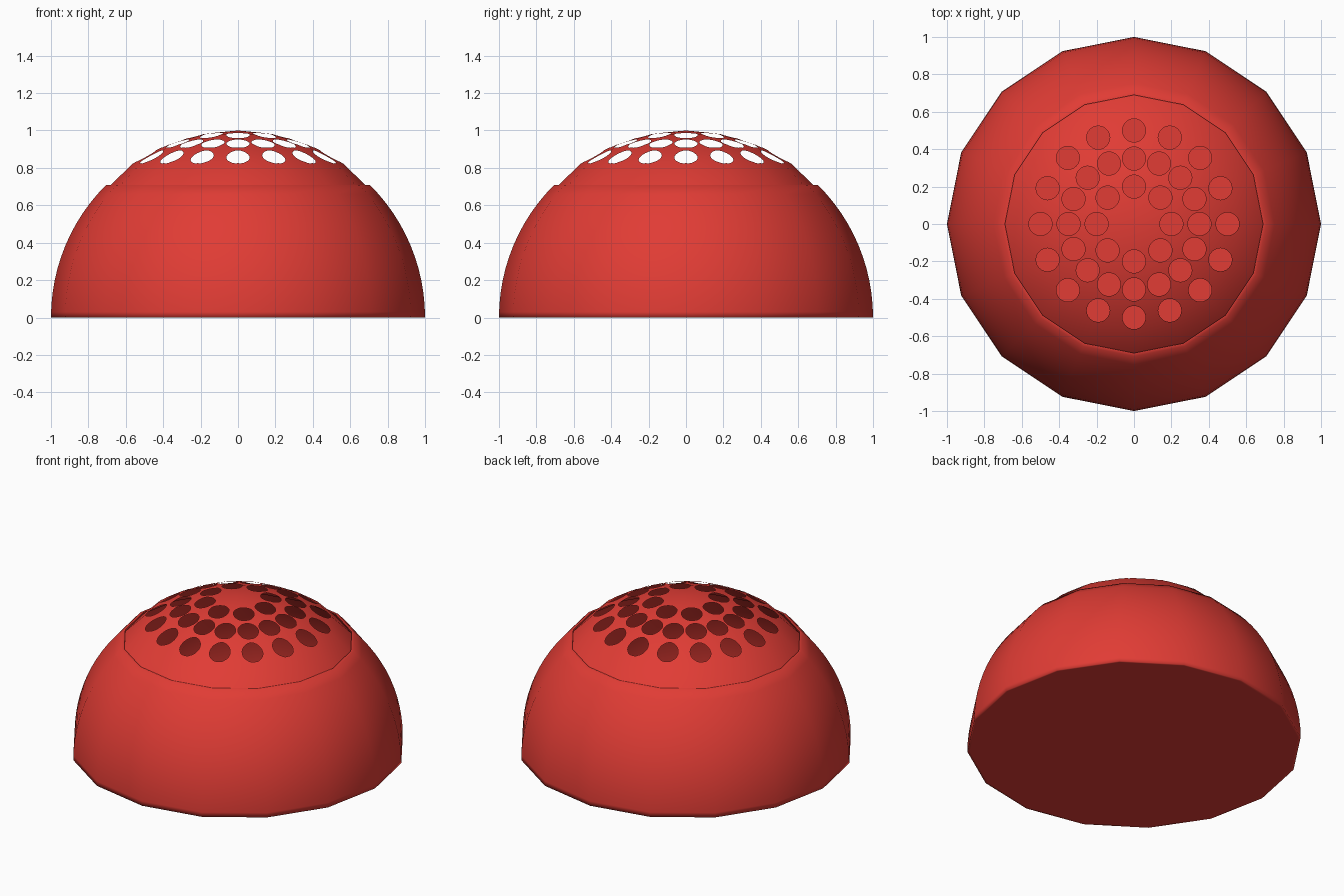
import bpy, bmesh, math
from mathutils import Vector
from mathutils.geometry import delaunay_2d_cdt

if "Cube" in bpy.data.objects:
    bpy.data.objects.remove(bpy.data.objects["Cube"])

SIDES = 16      # sides of the dome
HOLE_R = 0.062  # hole radius
HOLE_N = 24     # sides of each hole

red = bpy.data.materials.new("red")
red.diffuse_color = (0.75, 0.045, 0.035, 1)
red.use_nodes = True
red.node_tree.nodes["Principled BSDF"].inputs["Base Color"].default_value = red.diffuse_color


def ring(r, n, cx=0, cy=0):
    return [Vector((cx + r * math.cos(2 * math.pi * i / n),
                    cy + r * math.sin(2 * math.pi * i / n))) for i in range(n)]


def polygon_radius(x, y, n):
    """Corner radius of the regular n-gon passing through (x, y)."""
    step = 2 * math.pi / n
    d = math.atan2(y, x) % step - step / 2
    return math.hypot(x, y) * math.cos(d) / math.cos(step / 2)


def add_object(name, bm):
    me = bpy.data.meshes.new(name)
    for f in bm.faces:
        f.smooth = True
    bm.to_mesh(me)
    bm.free()
    me.materials.append(red)
    ob = bpy.data.objects.new(name, me)
    bpy.context.collection.objects.link(ob)
    return ob


# Body: lathed lower dome with a closed floor and a small rim turned inwards
arc = [math.radians(45 * i / 12) for i in range(1, 13)]
profile = [(0.985, 0), (1, 0), (0.999, 0.03)]
profile += [(math.cos(a), math.sin(a)) for a in arc]
profile += [(0.69, 0.708)]
bm = bmesh.new()
rows = [[bm.verts.new((p.x, p.y, z)) for p in ring(r, SIDES)] for r, z in profile]
for lo, hi in zip(rows, rows[1:]):
    for i in range(SIDES):
        j = (i + 1) % SIDES
        bm.faces.new((lo[i], lo[j], hi[j], hi[i]))
bm.faces.new(rows[0][::-1])
add_object("body", bm)

# Cap: thin dome drawn flat with its holes, then lifted onto the dome profile
cap_profile = [(0, 1)] + [(math.sin(math.radians(a)), math.cos(math.radians(a)))
                          for a in (11.25, 22.5, 33.75)] + [(0.69, 0.698)]


def lift(x, y):
    r = polygon_radius(x, y, SIDES)
    for (r0, z0), (r1, z1) in zip(cap_profile, cap_profile[1:]):
        if r <= r1 + 1e-5:
            break
    return z0 + (z1 - z0) * (r - r0) / (r1 - r0)


holes = [c for r, n in ((0.2, 8), (0.35, 16), (0.5, 16)) for c in ring(r, n)]
points, edges = [Vector((0, 0))], []


def add_loop(loop):
    s, n = len(points), len(loop)
    points.extend(loop)
    edges.extend((s + i, s + (i + 1) % n) for i in range(n))


for r, z in cap_profile[1:]:
    add_loop(ring(r, SIDES))
for k in range(SIDES):                      # spokes
    chain = [0] + [1 + k + SIDES * m for m in range(len(cap_profile) - 1)]
    edges.extend(zip(chain, chain[1:]))
for c in holes:
    add_loop(ring(HOLE_R, HOLE_N, c.x, c.y))

flat, _, tris, *_ = delaunay_2d_cdt(points, edges, [], 0, 1e-5)
bm = bmesh.new()
verts = [bm.verts.new((p.x, p.y, lift(p.x, p.y))) for p in flat]
for t in tris:
    m = sum((flat[i] for i in t), Vector((0, 0))) / 3
    if all(polygon_radius(m.x - c.x, m.y - c.y, HOLE_N) > HOLE_R for c in holes):
        bm.faces.new([verts[i] for i in t])
bmesh.ops.delete(bm, geom=[v for v in bm.verts if not v.link_faces], context='VERTS')
for f in bm.faces:
    f.normal_update()
    if f.normal.z < 0:
        f.normal_flip()
cap = add_object("pierced_cap", bm)
# even dome shading around the holes
cap.data.normals_split_custom_set_from_vertices(
    [v.co.normalized() for v in cap.data.vertices])
